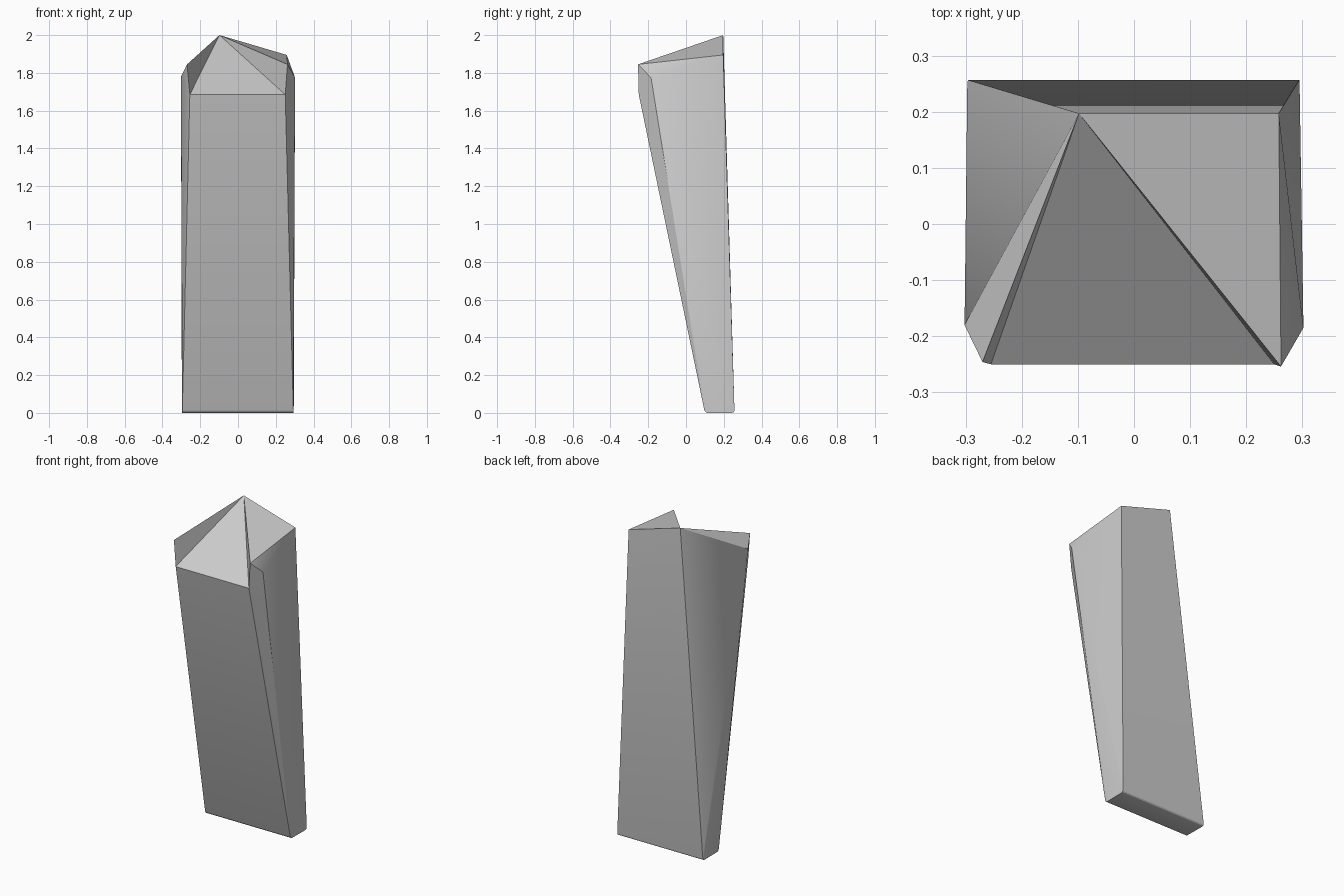
import bpy
import bmesh
from math import radians

cube = bpy.data.objects.get("Cube")
if cube:
    bpy.data.objects.remove(cube, do_unlink=True)

# Pale stone colour
stone = bpy.data.materials.new("pale_grey_stone")
stone.use_nodes = True
grey = (0.6, 0.6, 0.6, 1)
stone.diffuse_color = grey
stone.node_tree.nodes["Principled BSDF"].inputs["Base Color"].default_value = grey

# Named corners of the leaning shard
corners = {
    "foot_front_l": (-0.295, 0.1, 0), "foot_front_r": (0.293, 0.1, 0),
    "foot_back_l": (-0.297, 0.257, 0), "foot_back_r": (0.295, 0.257, 0),
    "panel_l": (-0.255, -0.25, 1.685), "panel_r": (0.25, -0.25, 1.685),
    "tip_l": (-0.27, -0.246, 1.845), "tip_r": (0.262, -0.254, 1.845),
    "side_l": (-0.302, -0.18, 1.78), "side_r": (0.302, -0.185, 1.775),
    "peak": (-0.098, 0.197, 2), "back_r": (0.258, 0.197, 1.895),
}

# Each facet is a list of corners
facets = [
    "foot_front_l foot_back_l foot_back_r foot_front_r",   # underside
    "foot_front_l foot_front_r panel_r panel_l",           # front panel
    "foot_back_r foot_back_l peak back_r",                 # back
    "panel_l panel_r peak",                                # crown
    "panel_r tip_r peak",
    "tip_r back_r peak",
    "tip_r side_r back_r",
    "tip_l panel_l peak",
    "side_l tip_l peak",
    "side_r foot_back_r back_r",                           # one flank
    "foot_front_r foot_back_r side_r",
    "foot_front_r side_r panel_r",
    "side_r tip_r panel_r",
    "foot_back_l side_l peak",                             # other flank
    "foot_back_l foot_front_l side_l",
    "foot_front_l panel_l side_l",
    "panel_l tip_l side_l",
]

bm = bmesh.new()
verts = {name: bm.verts.new(co) for name, co in corners.items()}
for facet in facets:
    bm.faces.new([verts[name] for name in facet.split()])

# Soften the two long edges of the foot
long_edges = [bm.edges.get((verts[f"foot_{side}_l"], verts[f"foot_{side}_r"]))
              for side in ("front", "back")]
bmesh.ops.bevel(bm, geom=long_edges, offset=0.015, segments=3,
                profile=0.5, affect="EDGES")
bmesh.ops.recalc_face_normals(bm, faces=bm.faces)

mesh = bpy.data.meshes.new("crystal_shard")
bm.to_mesh(mesh)
bm.free()
mesh.materials.append(stone)
shard = bpy.data.objects.new("crystal_shard", mesh)
bpy.context.collection.objects.link(shard)

# Smooth gentle creases, keep facets sharp
bpy.ops.object.select_all(action="DESELECT")
shard.select_set(True)
bpy.context.view_layer.objects.active = shard
bpy.ops.object.shade_smooth_by_angle(angle=radians(30))
